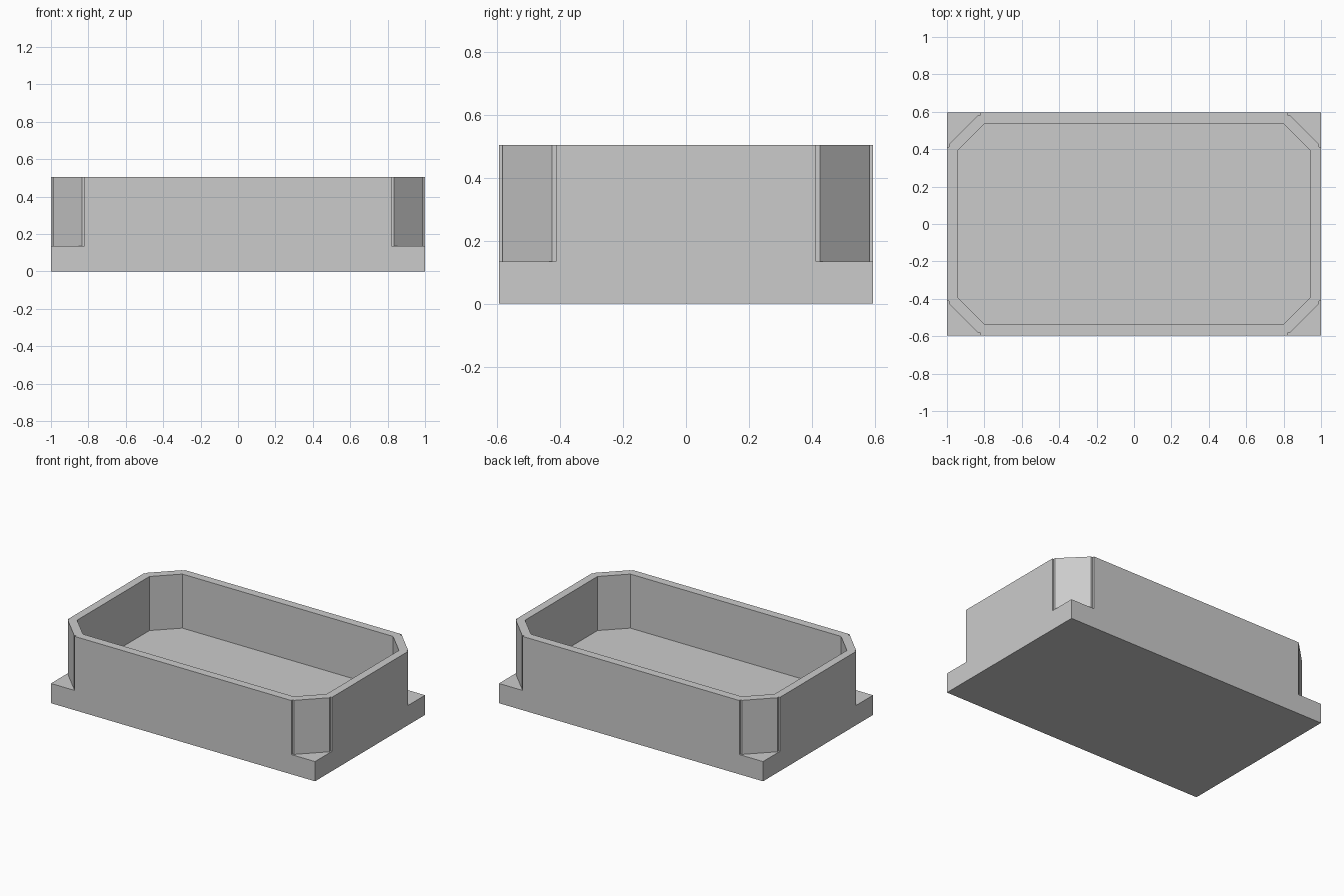
import bpy
import bmesh

if "Cube" in bpy.data.objects:
    bpy.data.objects.remove(bpy.data.objects["Cube"])

HALF_X, HALF_Y = 1.0, 0.595
BASE_TOP, RIM_TOP = 0.135, 0.505
CORE_X, CORE_Y = 0.99, 0.583

grey = bpy.data.materials.new("plain grey")
grey.use_nodes = True
colour = (0.6, 0.6, 0.6, 1)
grey.diffuse_color = colour
grey.node_tree.nodes["Principled BSDF"].inputs["Base Color"].default_value = colour


def finish(name, bm):
    bmesh.ops.recalc_face_normals(bm, faces=bm.faces)
    mesh = bpy.data.meshes.new(name)
    bm.to_mesh(mesh)
    bm.free()
    mesh.materials.append(grey)
    obj = bpy.data.objects.new(name, mesh)
    bpy.context.collection.objects.link(obj)
    return obj


def box(name, low, high):
    bm = bmesh.new()
    bmesh.ops.create_cube(bm, size=1)
    for v in bm.verts:
        v.co = [h if c > 0 else l for c, l, h in zip(v.co, low, high)]
    return finish(name, bm)


def octagon(x, y, cut):
    """Rectangle outline with its four corners cut off."""
    a, b = x - cut, y - cut
    return [(x, -b), (x, b), (a, y), (-a, y), (-x, b), (-x, -b), (-a, -y), (a, -y)]


def ring(name, outer, inner, z0, z1):
    bm = bmesh.new()
    loops = [[bm.verts.new((x, y, z)) for x, y in pts]
             for pts, z in ((outer, z0), (outer, z1), (inner, z1), (inner, z0))]
    n = len(outer)
    for k in range(4):
        a, b = loops[k], loops[(k + 1) % 4]
        for i in range(n):
            j = (i + 1) % n
            bm.faces.new((a[i], a[j], b[j], b[i]))
    return finish(name, bm)


# Rectangular base slab
box("base", (-HALF_X, -HALF_Y, 0), (HALF_X, HALF_Y, BASE_TOP))

# Tray wall with cut corners
ring("tray_wall", octagon(CORE_X, CORE_Y, 0.157), octagon(0.945, 0.538, 0.147),
     BASE_TOP, RIM_TOP)

# Thin outer panels that stop short of the cut corners
for side, s in (("front", -1), ("back", 1)):
    y0, y1 = sorted((s * CORE_Y, s * HALF_Y))
    box(side + "_panel", (-0.82, y0, BASE_TOP), (0.82, y1, RIM_TOP))
for side, s in (("right", -1), ("left", 1)):
    x0, x1 = sorted((s * CORE_X, s * HALF_X))
    box(side + "_panel", (x0, -0.413, BASE_TOP), (x1, 0.413, RIM_TOP))
